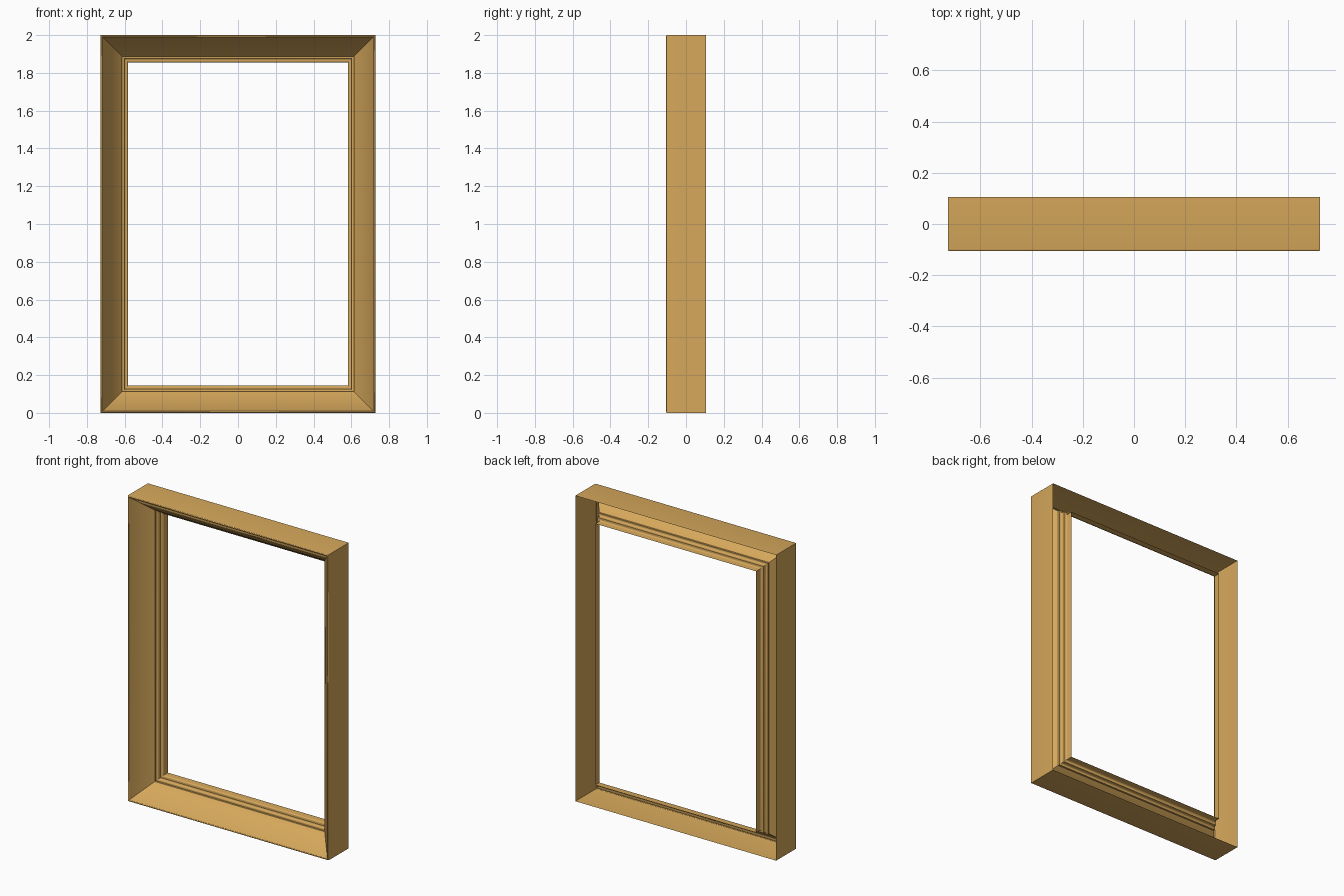
import bpy, bmesh, math

if "Cube" in bpy.data.objects:
    bpy.data.objects.remove(bpy.data.objects["Cube"])

HALF_W, HEIGHT, D = 0.727, 2.0, 0.106

# Moulding profile: (inset from the outer edge, y), an open shell with a hollow back
profile = [(0.0, D), (0.0, -D + 0.008)]
# rounded front lip
for i in range(1, 7):
    a = math.pi * i / 6
    profile.append((0.006 - 0.006 * math.cos(a), -D + 0.008 - 0.008 * math.sin(a)))
# long slope, then small bead and inner lip
profile += [(0.112, 0.018), (0.112, 0.030)]
for i in range(0, 5):
    a = math.pi / 2 * i / 4
    profile.append((0.116 + 0.011 * math.sin(a), 0.041 - 0.011 * math.cos(a)))
profile += [(0.127, 0.056), (0.134, 0.056)]
for i in range(1, 5):
    a = math.pi / 2 * i / 4
    profile.append((0.134 + 0.011 * math.sin(a), 0.067 - 0.011 * math.cos(a)))
profile.append((0.145, D))

# Sweep the profile round the rectangle with mitred corners
bm = bmesh.new()
rings = []
for d, y in profile:
    x0, z0, z1 = HALF_W - d, d, HEIGHT - d
    rings.append([bm.verts.new((x, y, z)) for x, z in
                  ((-x0, z0), (x0, z0), (x0, z1), (-x0, z1))])
for a, b in zip(rings, rings[1:]):
    for i in range(4):
        j = (i + 1) % 4
        bm.faces.new((a[i], a[j], b[j], b[i]))
bm.normal_update()
# outer wall must face outwards
if bm.faces[:][0].normal.z > 0:
    bmesh.ops.reverse_faces(bm, faces=bm.faces[:])

mesh = bpy.data.meshes.new("window_frame")
bm.to_mesh(mesh)
bm.free()
frame = bpy.data.objects.new("window_frame", mesh)
bpy.context.collection.objects.link(frame)

# Colour
wood = bpy.data.materials.new("golden_wood")
wood.diffuse_color = (0.67, 0.39, 0.105, 1.0)
wood.use_nodes = True
wood.node_tree.nodes["Principled BSDF"].inputs["Base Color"].default_value = wood.diffuse_color
mesh.materials.append(wood)

bpy.context.view_layer.objects.active = frame
frame.select_set(True)
bpy.ops.object.shade_smooth_by_angle(angle=math.radians(35))
